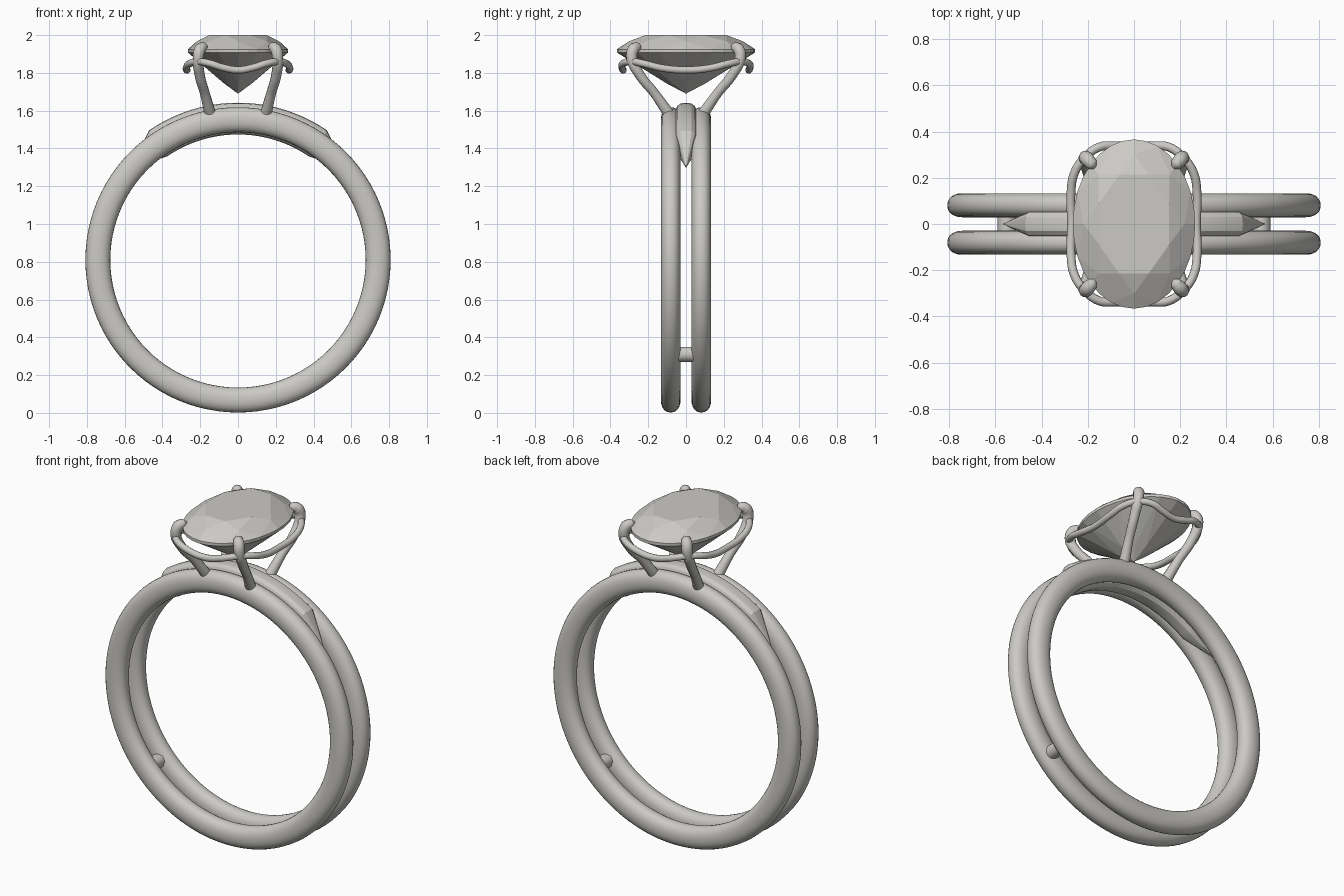
import bpy, bmesh
from math import sin, cos, pi, radians, copysign

cube = bpy.data.objects.get("Cube")
if cube:
    bpy.data.objects.remove(cube, do_unlink=True)

silver = bpy.data.materials.new("silver_grey")
silver.use_nodes = True
COLOR = (0.6, 0.59, 0.56, 1)
silver.diffuse_color = COLOR
silver.node_tree.nodes["Principled BSDF"].inputs["Base Color"].default_value = COLOR

CENTER_Z, RADIUS = 0.81, 0.742   # ring centre height and centreline radius


def finish(obj, smooth_angle=None):
    bpy.ops.object.select_all(action='DESELECT')
    bpy.context.view_layer.objects.active = obj
    obj.select_set(True)
    if obj.type == 'CURVE':
        bpy.ops.object.convert(target='MESH')
        obj = bpy.context.view_layer.objects.active
    obj.data.materials.clear()
    obj.data.materials.append(silver)
    if smooth_angle:
        bpy.ops.object.shade_smooth_by_angle(angle=radians(smooth_angle))
    return obj


def mesh_object(name, bm, smooth_angle=None):
    bmesh.ops.recalc_face_normals(bm, faces=bm.faces)
    mesh = bpy.data.meshes.new(name)
    bm.to_mesh(mesh)
    bm.free()
    obj = bpy.data.objects.new(name, mesh)
    bpy.context.collection.objects.link(obj)
    return finish(obj, smooth_angle)


def superellipse(a, b, power, count):
    def p(v):
        return copysign(abs(v) ** (2 / power), v)
    return [(a * p(cos(2 * pi * i / count)), b * p(sin(2 * pi * i / count)))
            for i in range(count)]


def arc_sweep(name, stations, section, y, radius, closed, smooth_angle):
    """Sweep a (y, radial) section round the ring; stations are (angle, scale)."""
    bm = bmesh.new()
    rings = []
    for ang, scale in stations:
        rings.append([bm.verts.new(((radius + r * scale) * sin(ang), y + w * scale,
                                    CENTER_Z + (radius + r * scale) * cos(ang)))
                      for w, r in section])
    pairs = list(zip(rings, rings[1:]))
    if closed:
        pairs.append((rings[-1], rings[0]))
    n = len(section)
    for a, b in pairs:
        for i in range(n):
            j = (i + 1) % n
            bm.faces.new((a[i], a[j], b[j], b[i]))
    if not closed:
        bm.faces.new(rings[0])
        bm.faces.new(rings[-1])
    return mesh_object(name, bm, smooth_angle)


def wire(name, points, thickness, closed=False):
    """Round wire through (x, y, z, relative thickness) points."""
    data = bpy.data.curves.new(name, 'CURVE')
    data.dimensions = '3D'
    data.bevel_depth = thickness
    data.bevel_resolution = 4
    data.use_fill_caps = True
    spline = data.splines.new('BEZIER')
    spline.resolution_u = 10
    spline.use_cyclic_u = closed
    spline.bezier_points.add(len(points) - 1)
    for bp, (x, y, z, t) in zip(spline.bezier_points, points):
        bp.co = (x, y, z)
        bp.radius = t
        bp.handle_left_type = bp.handle_right_type = 'AUTO'
    obj = bpy.data.objects.new(name, data)
    bpy.context.collection.objects.link(obj)
    return finish(obj, 50)


# Twin bands
full_turn = [(2 * pi * i / 96, 1) for i in range(96)]
for name, side in (("front_band", -1), ("back_band", 1)):
    arc_sweep(name, full_turn, superellipse(0.052, 0.066, 2.2, 24),
              side * 0.081, RADIUS, True, 60)

# Bridge between the bands at the top, with pointed ends
body, tip = radians(34.5), radians(49.3)
stations = [(-tip, 0.01)]
stations += [(-body + 2 * body * i / 24, 1) for i in range(25)]
stations += [(tip, 0.01)]
arc_sweep("bridge", stations, superellipse(0.06, 0.084, 2.8, 16),
          0, 0.748, False, 25)

# Pins joining the bands low on each side
for name, side in (("left_pin", 1), ("right_pin", -1)):
    bpy.ops.mesh.primitive_cylinder_add(vertices=24, radius=0.04, depth=0.16,
                                        location=(side * 0.55, 0, 0.31),
                                        rotation=(pi / 2, 0, 0))
    pin = bpy.context.object
    pin.name = name
    finish(pin, 40)

# Four claws holding the stone
claw = [(0.145, 0.085, 1.575, 1.15), (0.175, 0.165, 1.69, 0.95),
        (0.203, 0.245, 1.79, 1), (0.21, 0.287, 1.88, 1.1),
        (0.2, 0.278, 1.925, 1.15), (0.18, 0.256, 1.937, 0.95),
        (0.168, 0.243, 1.938, 0.3)]
for sx, x_name in ((1, "left"), (-1, "right")):
    for sy, y_name in ((-1, "front"), (1, "back")):
        wire(f"{y_name}_{x_name}_claw",
             [(sx * x, sy * y, z, t) for x, y, z, t in claw], 0.027)

# Wavy gallery wire, one quarter mirrored round the stone
quarter = [(0.27, 0, 1.815), (0.273, 0.13, 1.826), (0.258, 0.22, 1.848),
           (0.213, 0.288, 1.86), (0.15, 0.333, 1.85), (0.08, 0.338, 1.828)]
top = (0, 0.333, 1.815)
half = quarter + [top] + [(-x, y, z) for x, y, z in reversed(quarter)]
loop = half + [(x, -y, z) for x, y, z in reversed(half[1:-1])]
wire("gallery_wire", [p + (1,) for p in loop], 0.019, closed=True)

# Oval brilliant-cut stone
bm = bmesh.new()
GIRDLE = 32


def oval(a, b, z, count, offset=0.0):
    return [bm.verts.new((a * cos(2 * pi * (i + offset) / count),
                          b * sin(2 * pi * (i + offset) / count), z))
            for i in range(count)]


table = oval(0.165, 0.232, 2.0, 8, 0.5)
crown = oval(0.218, 0.302, 1.967, 8)
upper = oval(0.265, 0.366, 1.925, GIRDLE)
lower = oval(0.265, 0.366, 1.908, GIRDLE)
pavilion = oval(0.075, 0.104, 1.745, 8)
culet = bm.verts.new((0, 0, 1.69))
bm.faces.new(table)
step = GIRDLE // 8
for i in range(GIRDLE):
    j = (i + 1) % GIRDLE
    bm.faces.new((upper[i], upper[j], lower[j], lower[i]))
for k in range(8):
    n = (k + 1) % 8
    g = [(k * step + s) % GIRDLE for s in range(step + 1)]
    mid = step // 2
    # Star and kite facets
    bm.faces.new((table[k], table[k - 1], crown[k]))
    bm.faces.new((table[k], crown[k], upper[g[mid]], crown[n]))
    # Kite facets below, meeting at the point
    bm.faces.new((culet, pavilion[k], lower[g[mid]], pavilion[n]))
    # Facets next to the girdle
    for girdle, ring in ((upper, crown), (lower, pavilion)):
        bm.faces.new([ring[k]] + [girdle[i] for i in g[:mid + 1]])
        bm.faces.new([ring[n]] + [girdle[i] for i in g[mid:]])
mesh_object("stone", bm)
